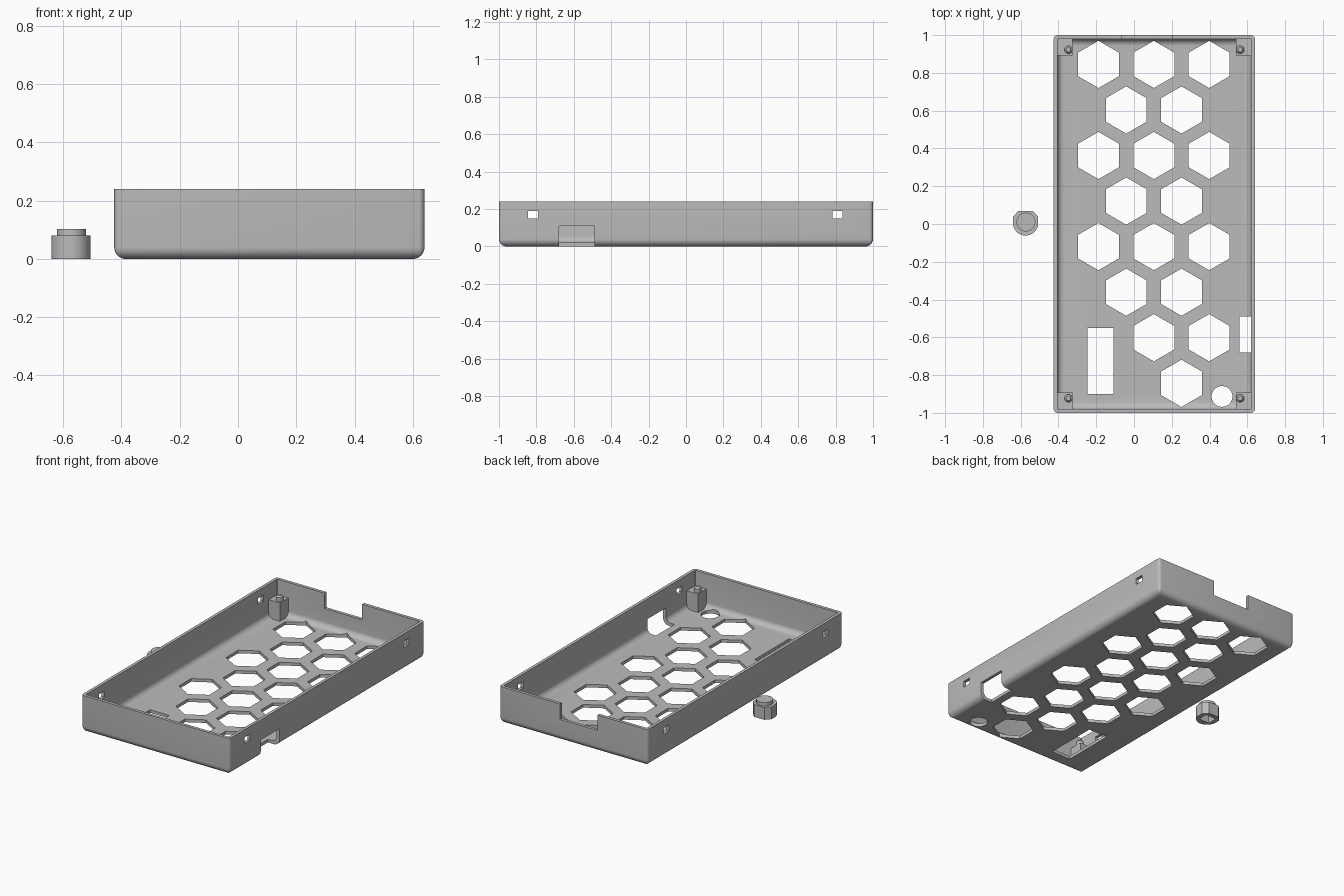
import bpy, bmesh, math
from mathutils import Matrix

if "Cube" in bpy.data.objects:
    bpy.data.objects.remove(bpy.data.objects["Cube"])

grey = bpy.data.materials.new("light grey plastic")
grey.diffuse_color = (0.5, 0.5, 0.5, 1)
grey.use_nodes = True
grey.node_tree.nodes["Principled BSDF"].inputs["Base Color"].default_value = grey.diffuse_color

CX, HX, HY, H, WALL = 0.1075, 0.5325, 1.0, 0.24, 0.02   # case centre, half sizes, height, wall


def make(name, bm, smooth=True):
    bmesh.ops.recalc_face_normals(bm, faces=bm.faces)
    me = bpy.data.meshes.new(name)
    bm.to_mesh(me)
    bm.free()
    me.materials.append(grey)
    ob = bpy.data.objects.new(name, me)
    bpy.context.collection.objects.link(ob)
    if smooth:
        shade(ob)
    return ob


def shade(ob):
    bpy.ops.object.select_all(action='DESELECT')
    ob.select_set(True)
    bpy.context.view_layer.objects.active = ob
    bpy.ops.object.shade_smooth_by_angle(angle=math.radians(32))


def add_box(bm, x0, x1, y0, y1, z0, z1):
    m = Matrix.Translation(((x0 + x1) / 2, (y0 + y1) / 2, (z0 + z1) / 2))
    bmesh.ops.create_cube(bm, size=1, matrix=m @ Matrix.Diagonal((x1 - x0, y1 - y0, z1 - z0, 1)))


def add_prism(bm, x, y, z0, z1, r, n, turn=0.0, r_top=None):
    m = Matrix.Translation((x, y, (z0 + z1) / 2)) @ Matrix.Rotation(turn, 4, 'Z')
    bmesh.ops.create_cone(bm, cap_ends=True, segments=n, radius1=r,
                          radius2=r if r_top is None else r_top, depth=z1 - z0, matrix=m)


def loft(bm, loops):
    rings = [[bm.verts.new(p) for p in loop] for loop in loops]
    for a, b in zip(rings, rings[1:]):
        for i in range(len(a)):
            j = (i + 1) % len(a)
            bm.faces.new((a[i], a[j], b[j], b[i]))
    bm.faces.new(rings[0])
    bm.faces.new(rings[-1])


def cut(ob, cutter):
    cutter.hide_render = True
    mod = ob.modifiers.new("cut", 'BOOLEAN')
    mod.operation, mod.solver, mod.object = 'DIFFERENCE', 'EXACT', cutter
    bpy.ops.object.select_all(action='DESELECT')
    ob.select_set(True)
    bpy.context.view_layer.objects.active = ob
    bpy.ops.object.modifier_apply(modifier=mod.name)
    bpy.data.objects.remove(cutter)
    shade(ob)


def rounded_ring(inset, z, r):
    pts = []
    for k, (sx, sy) in enumerate(((1, 1), (-1, 1), (-1, -1), (1, -1))):
        for i in range(6):
            a = math.radians(90 * k + 18 * i)
            pts.append((CX + sx * (HX - inset - r) + r * math.cos(a),
                        sy * (HY - inset - r) + r * math.sin(a), z))
    return pts


# Tray shell: rounded outside going up, filleted inside going down
loops = []
R, RI, STEPS = 0.04, 0.035, 8
for i in range(STEPS + 1):
    a = math.pi / 2 * i / STEPS
    inset = R * (1 - math.sin(a))
    loops.append(rounded_ring(inset, R * (1 - math.cos(a)), max(0.003, 0.02 - inset)))
loops.append(rounded_ring(0, H, 0.02))
loops.append(rounded_ring(WALL, H, 0.003))
for i in range(STEPS + 1):
    a = math.pi / 2 * i / STEPS
    loops.append(rounded_ring(WALL + RI * (1 - math.cos(a)), WALL + RI * (1 - math.sin(a)), 0.003))
bm = bmesh.new()
loft(bm, loops)
case = make("case_tray", bm, smooth=False)

# Openings in the tray
bm = bmesh.new()
wide = (-0.188, 0.105, 0.398)
narrow = (-0.041, 0.2515)
rows = [wide, narrow, wide, narrow, wide, narrow, wide[1:], narrow[1:]]
for i, row in enumerate(rows):                                  # honeycomb vents
    for x in row:
        add_prism(bm, x, 0.845 - 0.2412 * i, -0.1, 0.1, 0.125, 6)
# point the hexagons along y whatever the start angle of the primitive
first = [v for v in bm.verts if abs(v.co.y - 0.845) < 0.13 and abs(v.co.x - 0.105) < 0.13]
if max(v.co.x for v in first) - 0.105 > 0.12:
    bm.clear()
    for i, row in enumerate(rows):
        for x in row:
            add_prism(bm, x, 0.845 - 0.2412 * i, -0.1, 0.1, 0.125, 6, math.pi / 6)
add_box(bm, -0.246, -0.108, -0.90, -0.55, -0.1, 0.1)            # floor window
add_prism(bm, 0.466, -0.913, -0.1, 0.1, 0.055, 40)              # button hole
add_box(bm, 0.558, 0.8, -0.68, -0.49, -0.1, 0.11)               # side port
add_box(bm, -0.065, 0.205, 0.93, 1.1, 0.14, 0.4)                # rear notch
for y in (-0.818, 0.81):                                        # clip slots
    for x in (CX - HX, CX + HX):
        add_box(bm, x - 0.05, x + 0.05, y - 0.028, y + 0.028, 0.15, 0.19)
cut(case, make("case_cutter", bm, smooth=False))

# Corner posts with locating pins
for sx, side in ((-1, "left"), (1, "right")):
    for sy, end in ((-1, "front"), (1, "back")):
        bm = bmesh.new()
        xs = sorted((CX + sx * (HX - 0.018), CX + sx * 0.432))
        ys = sorted((sy * 0.982, sy * 0.893))
        add_box(bm, *xs, *ys, 0.015, 0.14)
        make(f"{end}_{side}_post", bm, smooth=False)
        bm = bmesh.new()
        px, py = CX + sx * 0.4545, sy * 0.923
        add_prism(bm, px, py, 0.135, 0.166, 0.021, 24)
        add_prism(bm, px, py, 0.166, 0.176, 0.021, 24, 0, 0.012)
        make(f"{end}_{side}_pin", bm)

# Loose button: half-round base with a chamfered square back and a socket below
BX, BY, BR = -0.574, 0.006, 0.067
outline = [(BX + BR * math.cos(a), BY + BR * math.sin(a))
           for a in (math.pi + math.pi * i / 24 for i in range(25))]
outline += [(BX + BR, 0.038), (BX + 0.037, 0.07), (BX - 0.037, 0.07), (BX - BR, 0.038)]
bm = bmesh.new()
loft(bm, [[(x, y, z) for x, y in outline] for z in (0, 0.08)])
base = make("button_base", bm, smooth=False)
bm = bmesh.new()
add_box(bm, BX - 0.038, BX + 0.038, BY - 0.03, BY + 0.035, -0.05, 0.05)
cut(base, make("socket_cutter", bm, smooth=False))
bm = bmesh.new()
add_prism(bm, -0.572, 0.01, 0.075, 0.102, 0.05, 40)
make("button_cap", bm)
